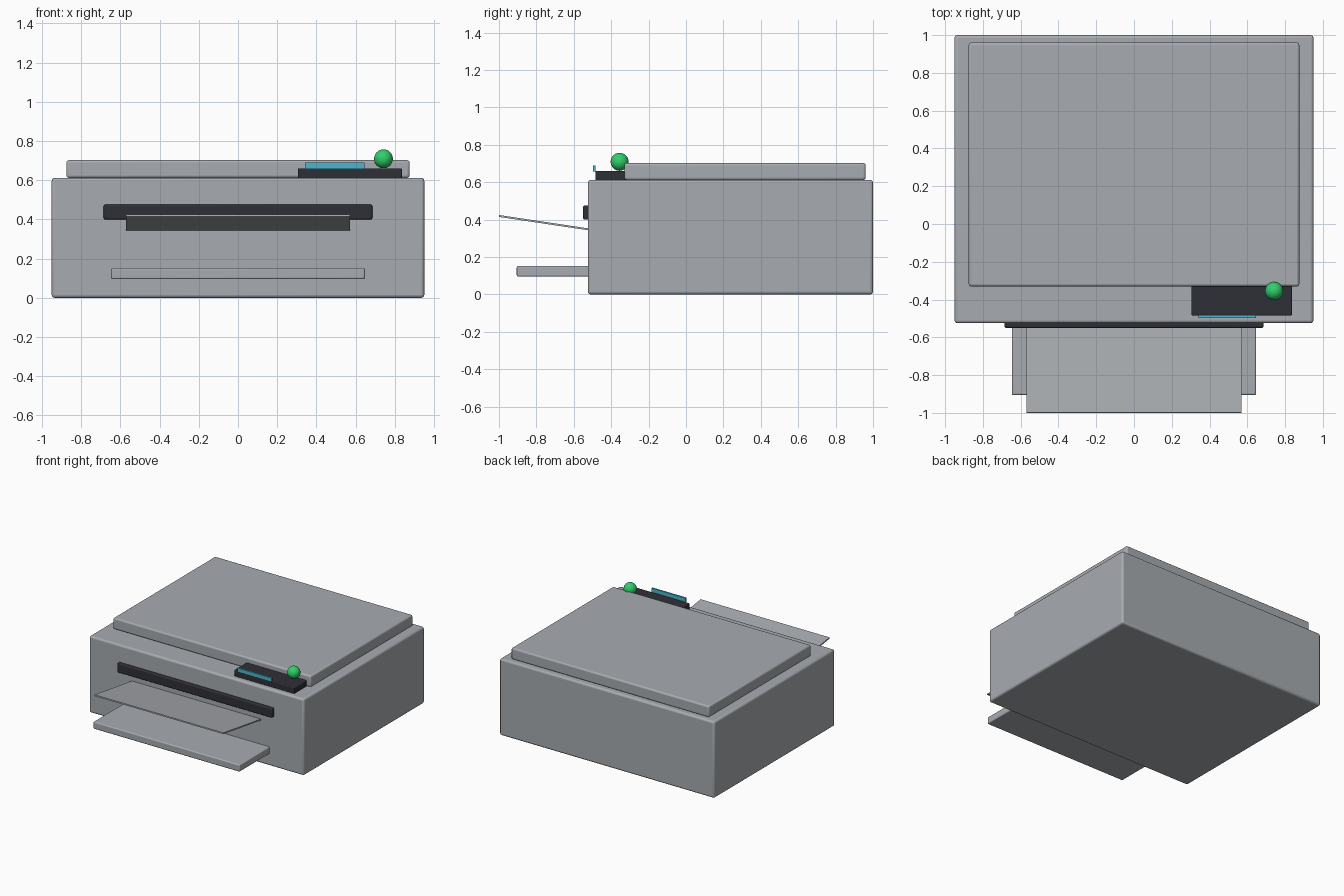
import bpy
import math
from mathutils import Vector

cube = bpy.data.objects.get("Cube")
if cube:
    bpy.data.objects.remove(cube, do_unlink=True)


def material(name, rgb):
    mat = bpy.data.materials.new(name)
    mat.use_nodes = True
    color = (*rgb, 1)
    mat.diffuse_color = color
    mat.node_tree.nodes["Principled BSDF"].inputs["Base Color"].default_value = color
    return mat


gray = material("casing gray", (0.39, 0.41, 0.435))
dark = material("dark plastic", (0.028, 0.028, 0.038))
blue = material("screen blue", (0.07, 0.47, 0.62))
green = material("button green", (0.03, 0.62, 0.15))


def box(name, low, high, mat, bevel=0.0):
    """Box between two corners, with rounded edges if a bevel is given."""
    low, high = Vector(low), Vector(high)
    bpy.ops.mesh.primitive_cube_add(size=1, location=(low + high) / 2)
    obj = bpy.context.object
    obj.name = name
    obj.scale = high - low
    bpy.ops.object.transform_apply(location=False, rotation=False, scale=True)
    obj.data.materials.append(mat)
    if bevel:
        mod = obj.modifiers.new("rounded edges", "BEVEL")
        mod.width = bevel
        mod.segments = 3
        bpy.ops.object.shade_smooth_by_angle(angle=math.radians(35))
    return obj


# Casing and scanner lid
box("body", (-0.95, -0.525, 0), (0.95, 1, 0.612), gray, 0.015)
box("scanner_lid", (-0.875, -0.33, 0.612), (0.875, 0.96, 0.702), gray, 0.012)

# Paper outlet, sloping sheet support and lower tray
box("paper_slot", (-0.685, -0.55, 0.4), (0.685, -0.5, 0.475), dark, 0.008)
box("paper_tray", (-0.647, -0.905, 0.095), (0.647, -0.4, 0.152), gray, 0.008)
sheet = box("sheet_support", (-0.57, -0.3, -0.005), (0.57, 0.3, 0.005), gray)
sheet.rotation_euler.x = math.radians(-8.5)
sheet.location = (0, -0.703, 0.375)

# Control panel with upright screen and round button
box("control_panel", (0.305, -0.485, 0.608), (0.837, -0.3, 0.66), dark, 0.006)
box("screen", (0.342, -0.497, 0.658), (0.645, -0.483, 0.69), blue)
bpy.ops.mesh.primitive_uv_sphere_add(segments=32, ring_count=16, radius=0.048,
                                     location=(0.742, -0.355, 0.709))
button = bpy.context.object
button.name = "round_button"
button.data.materials.append(green)
bpy.ops.object.shade_smooth()
